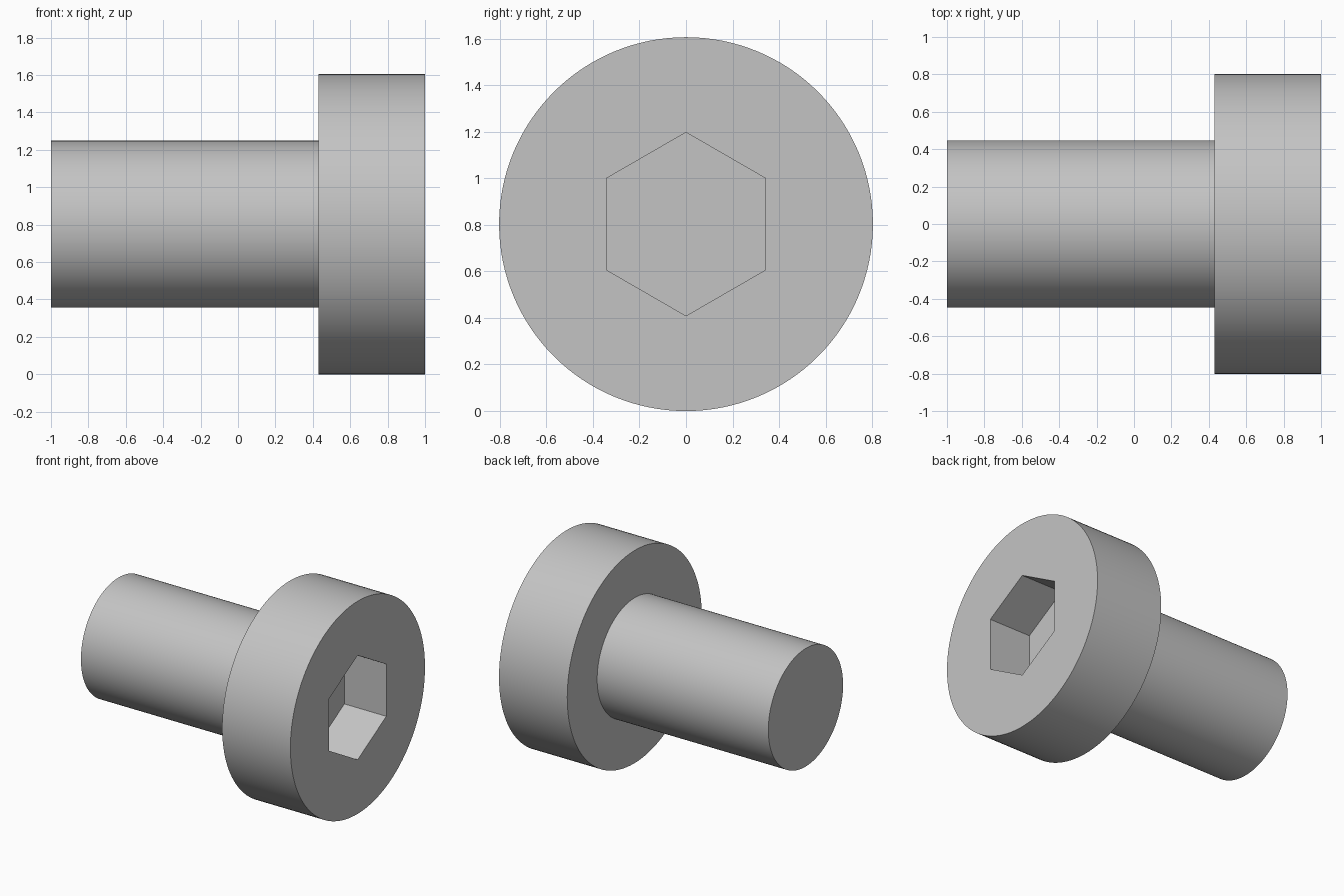
import bpy
import bmesh
from math import cos, sin, pi, radians

SEGMENTS = 128
HEAD_R, SHANK_R, HEX_R = 0.803, 0.446, 0.394
X_END, X_SHOULDER, X_FACE, X_FLOOR = -1.0, 0.43, 1.0, 0.65

if "Cube" in bpy.data.objects:
    bpy.data.objects.remove(bpy.data.objects["Cube"])

# Single metal colour
metal = bpy.data.materials.new("grey_metal")
metal.use_nodes = True
colour = (0.55, 0.55, 0.55, 1)
metal.diffuse_color = colour
metal.node_tree.nodes["Principled BSDF"].inputs["Base Color"].default_value = colour

bm = bmesh.new()


def ring(x, radius, count):
    """Ring of vertices around the x axis, starting at the top."""
    angles = [2 * pi * i / count for i in range(count)]
    return [bm.verts.new((x, -radius * sin(a), HEAD_R + radius * cos(a))) for a in angles]


def skin(a, b):
    """Quads joining two rings of equal count."""
    n = len(a)
    for i in range(n):
        j = (i + 1) % n
        bm.faces.new((a[i], a[j], b[j], b[i]))


def loop_edges(verts):
    return [bm.edges.get((v, verts[i - 1])) for i, v in enumerate(verts)]


# Shank, shoulder and head wall
end = ring(X_END, SHANK_R, SEGMENTS)
neck = ring(X_SHOULDER, SHANK_R, SEGMENTS)
shoulder = ring(X_SHOULDER, HEAD_R, SEGMENTS)
rim = ring(X_FACE, HEAD_R, SEGMENTS)
bm.faces.new(end)
for a, b in ((end, neck), (neck, shoulder), (shoulder, rim)):
    skin(a, b)

# Hexagonal socket with a flat floor
mouth = ring(X_FACE, HEX_R, 6)
floor = ring(X_FLOOR, HEX_R, 6)
skin(mouth, floor)
bm.faces.new(floor)

# Head face between the rim and the socket mouth
bmesh.ops.triangle_fill(bm, use_beauty=True, normal=(1, 0, 0),
                        edges=loop_edges(rim) + loop_edges(mouth))
bmesh.ops.recalc_face_normals(bm, faces=bm.faces)

mesh = bpy.data.meshes.new("socket_head_bolt")
bm.to_mesh(mesh)
bm.free()
mesh.materials.append(metal)
bolt = bpy.data.objects.new("socket_head_bolt", mesh)
bpy.context.collection.objects.link(bolt)

# Smooth round walls, sharp rims and socket
bpy.ops.object.select_all(action="DESELECT")
bolt.select_set(True)
bpy.context.view_layer.objects.active = bolt
bpy.ops.object.shade_smooth_by_angle(angle=radians(30))
